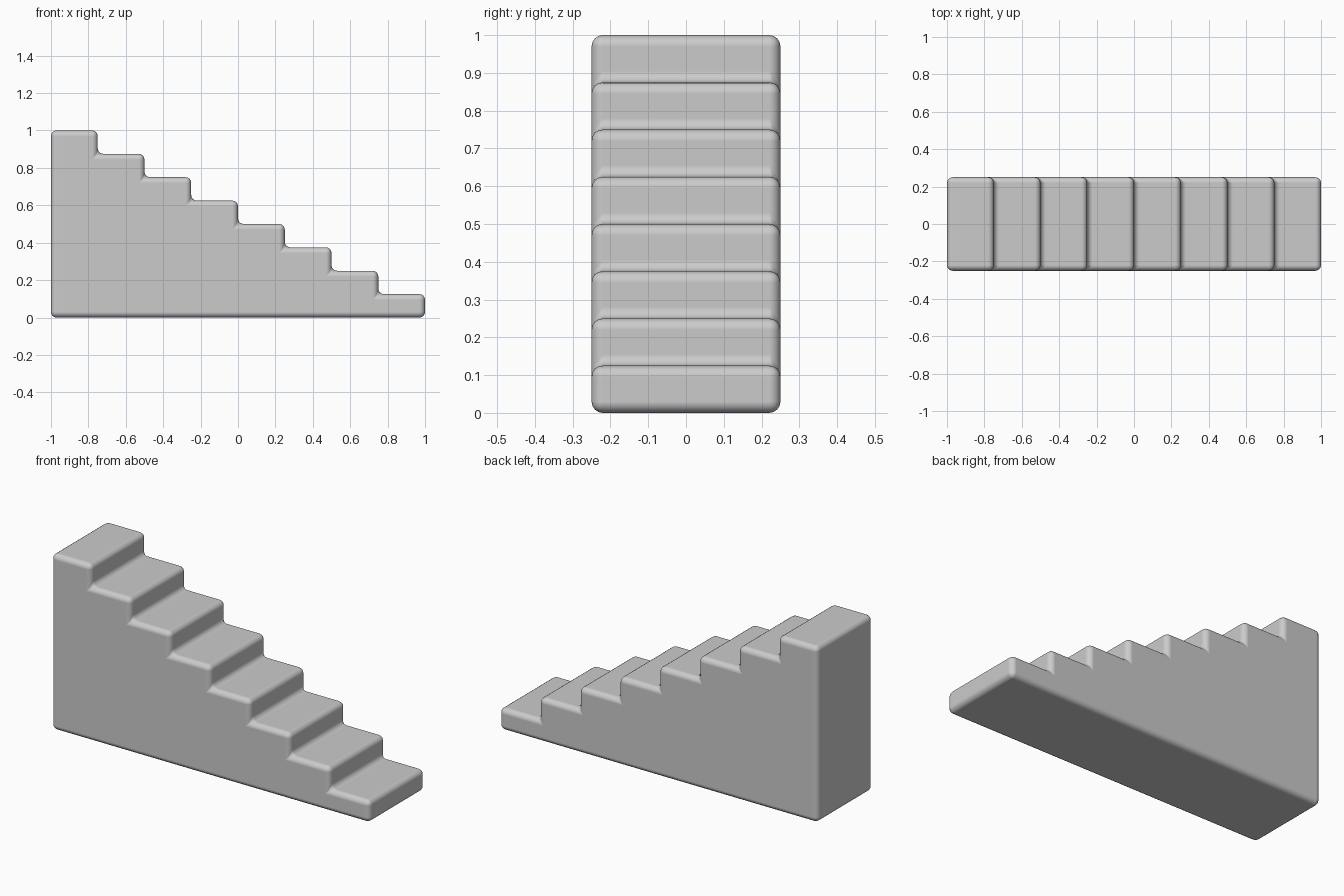
import bpy, bmesh

if "Cube" in bpy.data.objects:
    bpy.data.objects.remove(bpy.data.objects["Cube"])

STEPS, RUN, RISE, HALF_DEPTH = 8, 0.25, 0.125, 0.25

# Stair side profile in the x-z plane, descending towards +x
profile = [(-1, 0)]
for i in range(STEPS):
    z = 1 - i * RISE
    profile += [(-1 + i * RUN, z), (-1 + (i + 1) * RUN, z)]
profile.append((1, 0))

# Extrude the profile across the depth
bm = bmesh.new()
face = bm.faces.new([bm.verts.new((x, -HALF_DEPTH, z)) for x, z in profile])
ext = bmesh.ops.extrude_face_region(bm, geom=[face])
moved = [g for g in ext["geom"] if isinstance(g, bmesh.types.BMVert)]
bmesh.ops.translate(bm, verts=moved, vec=(0, 2 * HALF_DEPTH, 0))
bmesh.ops.recalc_face_normals(bm, faces=bm.faces)
for f in bm.faces:
    f.smooth = True

mesh = bpy.data.meshes.new("staircase")
bm.to_mesh(mesh)
bm.free()
staircase = bpy.data.objects.new("staircase", mesh)
bpy.context.collection.objects.link(staircase)

# Round every outer edge and inner step corner
bevel = staircase.modifiers.new("rounded_edges", 'BEVEL')
bevel.width = 0.03
bevel.segments = 4
bevel.limit_method = 'ANGLE'
bevel.harden_normals = True
